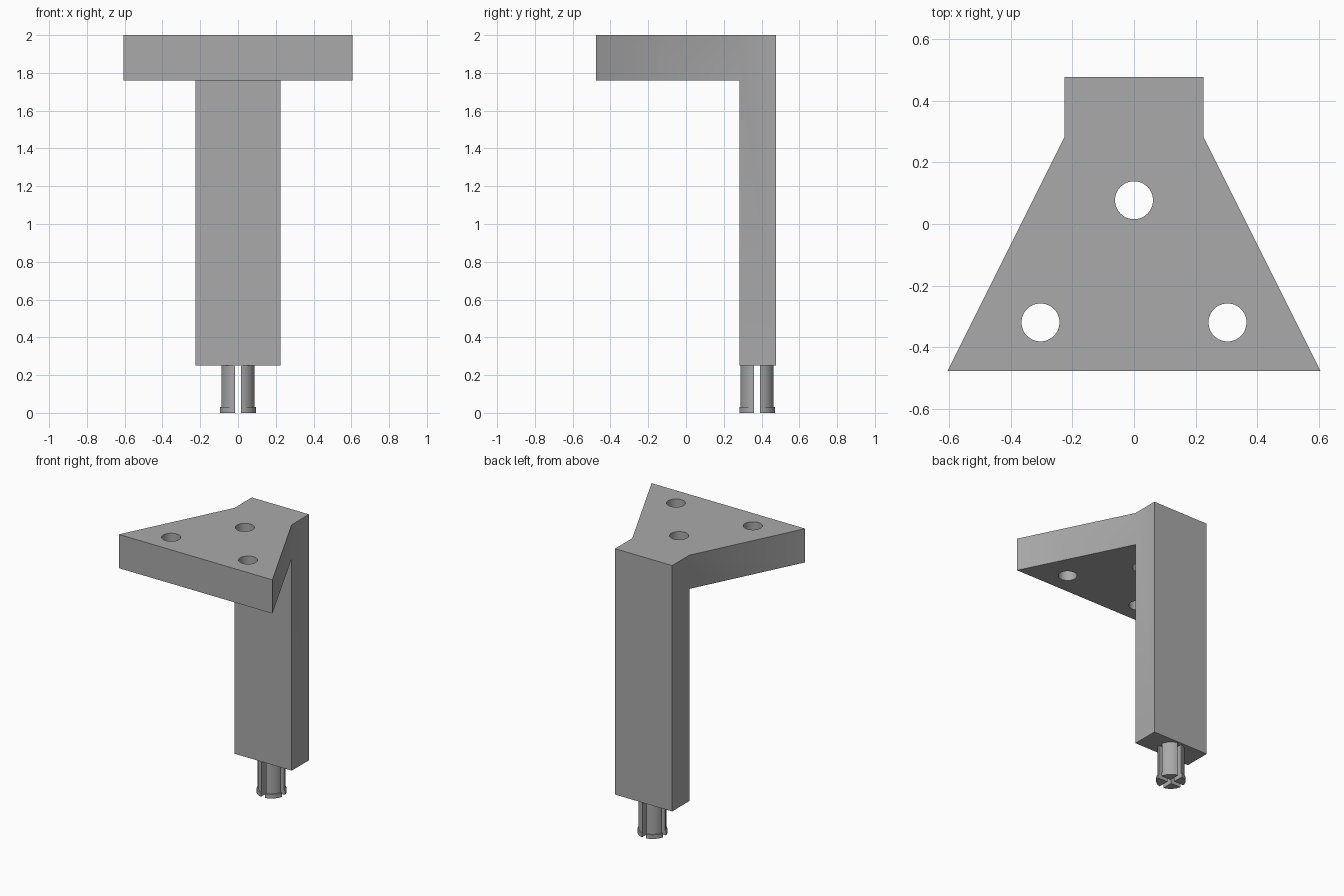
import bpy, bmesh, math

cube = bpy.data.objects.get("Cube")
if cube:
    bpy.data.objects.remove(cube, do_unlink=True)

GREY = (0.4, 0.4, 0.4, 1)
mat = bpy.data.materials.new("plain grey")
mat.use_nodes = True
mat.diffuse_color = GREY
mat.node_tree.nodes["Principled BSDF"].inputs["Base Color"].default_value = GREY


def prism(name, loops, z0, z1):
    """Extrude each closed xy outline (anticlockwise) from z0 to z1."""
    bm = bmesh.new()
    for loop in loops:
        low = [bm.verts.new((x, y, z0)) for x, y in loop]
        high = [bm.verts.new((x, y, z1)) for x, y in loop]
        bm.faces.new(low[::-1])
        bm.faces.new(high)
        n = len(loop)
        for i in range(n):
            j = (i + 1) % n
            bm.faces.new((low[i], low[j], high[j], high[i]))
    mesh = bpy.data.meshes.new(name)
    bm.to_mesh(mesh)
    bm.free()
    mesh.materials.append(mat)
    ob = bpy.data.objects.new(name, mesh)
    bpy.context.collection.objects.link(ob)
    return ob


def smooth(ob):
    bpy.ops.object.select_all(action="DESELECT")
    ob.select_set(True)
    bpy.context.view_layer.objects.active = ob
    bpy.ops.object.shade_smooth_by_angle(angle=math.radians(30))


def cut(ob, cutter):
    mod = ob.modifiers.new(cutter.name, "BOOLEAN")
    mod.operation = "DIFFERENCE"
    mod.solver = "EXACT"
    mod.object = cutter
    bpy.context.view_layer.objects.active = ob
    bpy.ops.object.modifier_apply(modifier=mod.name)
    bpy.data.objects.remove(cutter, do_unlink=True)


def circle(cx, cy, r, n=48):
    return [(cx + r * math.cos(math.tau * i / n), cy + r * math.sin(math.tau * i / n))
            for i in range(n)]


# Bracket: flared plate and flat leg in one solid
NECK, BACK, HALF = 0.283, 0.477, 0.225
BOTTOM, UNDERSIDE = 0.25, 1.76
outline = [(-0.605, -BACK), (0.605, -BACK), (HALF, NECK),
           (HALF, BACK), (-HALF, BACK), (-HALF, NECK)]
bracket = prism("bracket", [outline], BOTTOM, 2)
clearance = [(-1, -1), (1, -1), (1, NECK), (-1, NECK)]
cut(bracket, prism("clearance_cutter", [clearance], 0, UNDERSIDE))

# Three screw holes
holes = [circle(x, y, 0.0615) for x, y in ((0, 0.077), (-0.303, -0.319), (0.303, -0.319))]
cut(bracket, prism("hole_cutter", holes, 1.5, 2.2))
smooth(bracket)


# Split pin: four quarter prongs with a wider lip at the tip
def quarters(r, gap=0.016, cy=0.377, n=14):
    loops = []
    start = math.asin(gap / r)
    for q in range(4):
        c, s = round(math.cos(q * math.pi / 2)), round(math.sin(q * math.pi / 2))
        pts = [(gap, gap)]
        for i in range(n + 1):
            a = start + (math.pi / 2 - 2 * start) * i / n
            pts.append((r * math.cos(a), r * math.sin(a)))
        loops.append([(c * x - s * y, s * x + c * y + cy) for x, y in pts])
    return loops


smooth(prism("pin_prongs", quarters(0.089), 0.03, BOTTOM))
smooth(prism("pin_lip", quarters(0.096), 0, 0.03))
